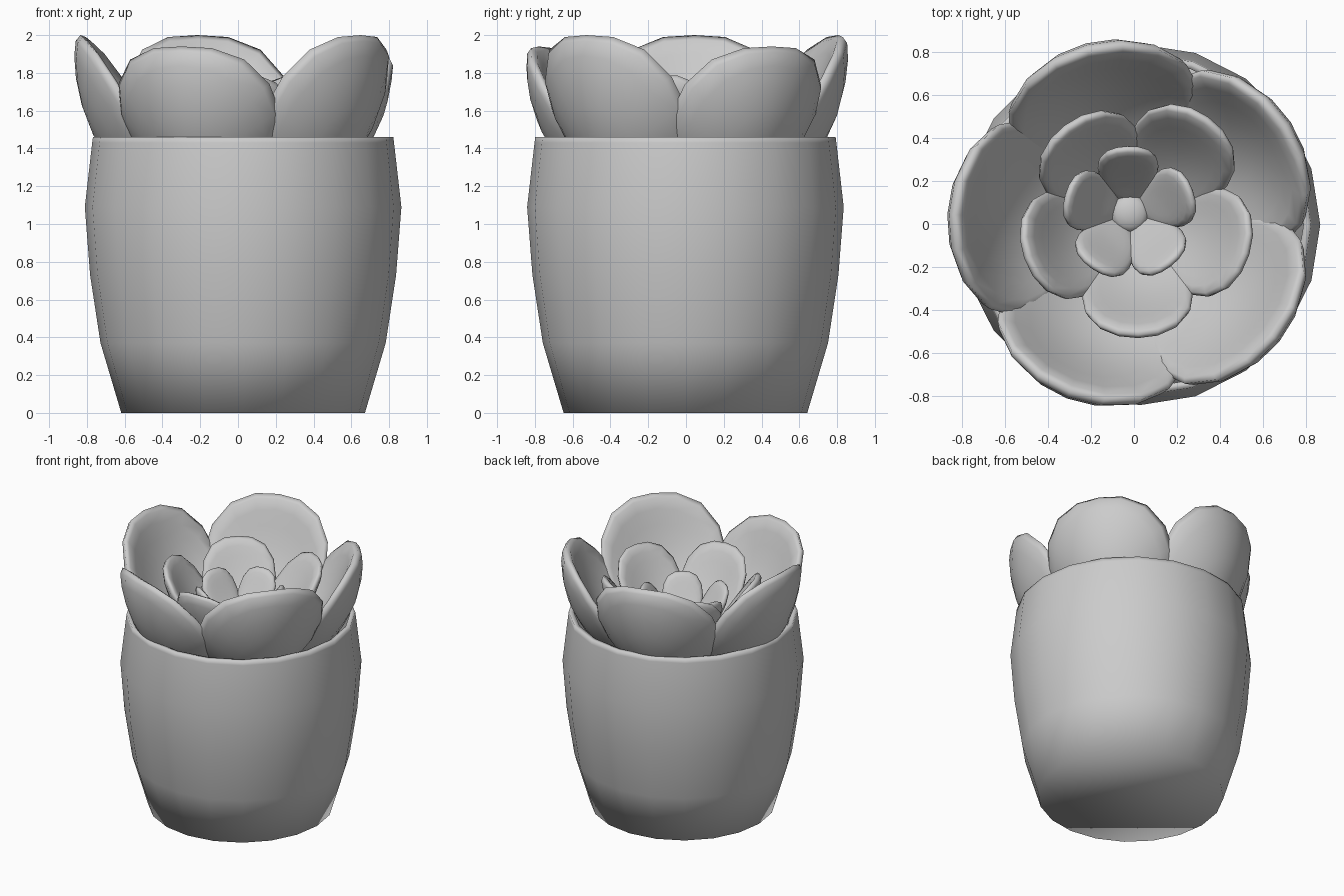
import bpy, bmesh, math
from mathutils import Vector

if "Cube" in bpy.data.objects:
    bpy.data.objects.remove(bpy.data.objects["Cube"])


def finish(bm, name):
    bmesh.ops.recalc_face_normals(bm, faces=bm.faces)
    me = bpy.data.meshes.new(name)
    bm.to_mesh(me)
    bm.free()
    for p in me.polygons:
        p.use_smooth = True
    ob = bpy.data.objects.new(name, me)
    bpy.context.collection.objects.link(ob)
    return ob


def lathe(name, profile, centre, sides=20):
    # closed solid of revolution; first and last rings are capped
    bm = bmesh.new()
    rings = []
    for r, z in profile:
        rings.append([bm.verts.new((centre[0] + r * math.cos(math.tau * i / sides),
                                    centre[1] + r * math.sin(math.tau * i / sides), z))
                      for i in range(sides)])
    for a, b in zip(rings, rings[1:]):
        for i in range(sides):
            j = (i + 1) % sides
            bm.faces.new((a[i], a[j], b[j], b[i]))
    bm.faces.new(rings[0][::-1])
    bm.faces.new(rings[-1])
    return finish(bm, name)


def petal(name, angle, base, ctrl, tip, width, thick, cup, centre=(0, 0)):
    # flattened sphere with a blunt tip, bent along a curve and cupped inwards
    bm = bmesh.new()
    bmesh.ops.create_uvsphere(bm, u_segments=20, v_segments=12, radius=1)
    p0, p1, p2 = Vector(base), Vector(ctrl), Vector(tip)
    ca, sa = math.cos(math.radians(angle)), math.sin(math.radians(angle))
    for v in bm.verts:
        a, b, c = v.co
        if b > 0:
            blunt = 1 + 0.1 * (2 * a * b) ** 2
            a, b = a * blunt, b * blunt
        t = (b + 1) / 2
        p = p0 * (1 - t) ** 2 + p1 * 2 * t * (1 - t) + p2 * t * t
        d = ((p1 - p0) * (1 - t) + (p2 - p1) * t).normalized()
        puff = math.copysign(abs(c) ** 0.8, c)
        p = p + Vector((-d.y, d.x)) * (cup * a * a + thick * puff)
        side = width / 2 * a * (1 + 0.2 * b)
        v.co = (centre[0] + p.x * ca - side * sa, centre[1] + p.x * sa + side * ca, p.y)
    return finish(bm, name)


# Pot: outer wall, rim, inner wall and floor
outer = [(0.645, 0), (0.755, 0.37), (0.81, 0.73), (0.838, 1.09), (0.799, 1.43), (0.795, 1.46)]
inner = [(r - 0.035, max(z, 0.04)) for r, z in reversed(outer)]
lathe("pot", outer + inner, (0.027, -0.003))

# Soil under the leaves
lathe("soil", [(0.79, 1.08), (0.79, 1.14)], (0.027, -0.003))

# Three whorls of leaves
for i in range(5):
    top = (2.0, 1.94, 2.0, 1.94, 2.0)[i]
    petal(f"outer_leaf_{i + 1}", 105 - 72 * i, (0.15, 1.12), (0.74, 1.22), (0.835, top),
          0.86, 0.085, 0.18)
    petal(f"middle_leaf_{i + 1}", 127 - 72 * i, (0.1, 1.22), (0.40, 1.33),
          (0.57 if i == 1 else 0.535, 1.79), 0.49, 0.06, 0.08, (0.01, 0.02))
    petal(f"inner_leaf_{i + 1}", 92 - 72 * i, (0.05, 1.32), (0.21, 1.4), (0.30, 1.66),
          0.27, 0.045, 0.02, (-0.02, 0.05))

# Flattened bud in the middle
bm = bmesh.new()
bmesh.ops.create_uvsphere(bm, u_segments=16, v_segments=8, radius=0.09)
bmesh.ops.scale(bm, verts=bm.verts, vec=(1, 1, 0.5))
bmesh.ops.translate(bm, verts=bm.verts, vec=(-0.02, 0.05, 1.35))
finish(bm, "centre_bud")
